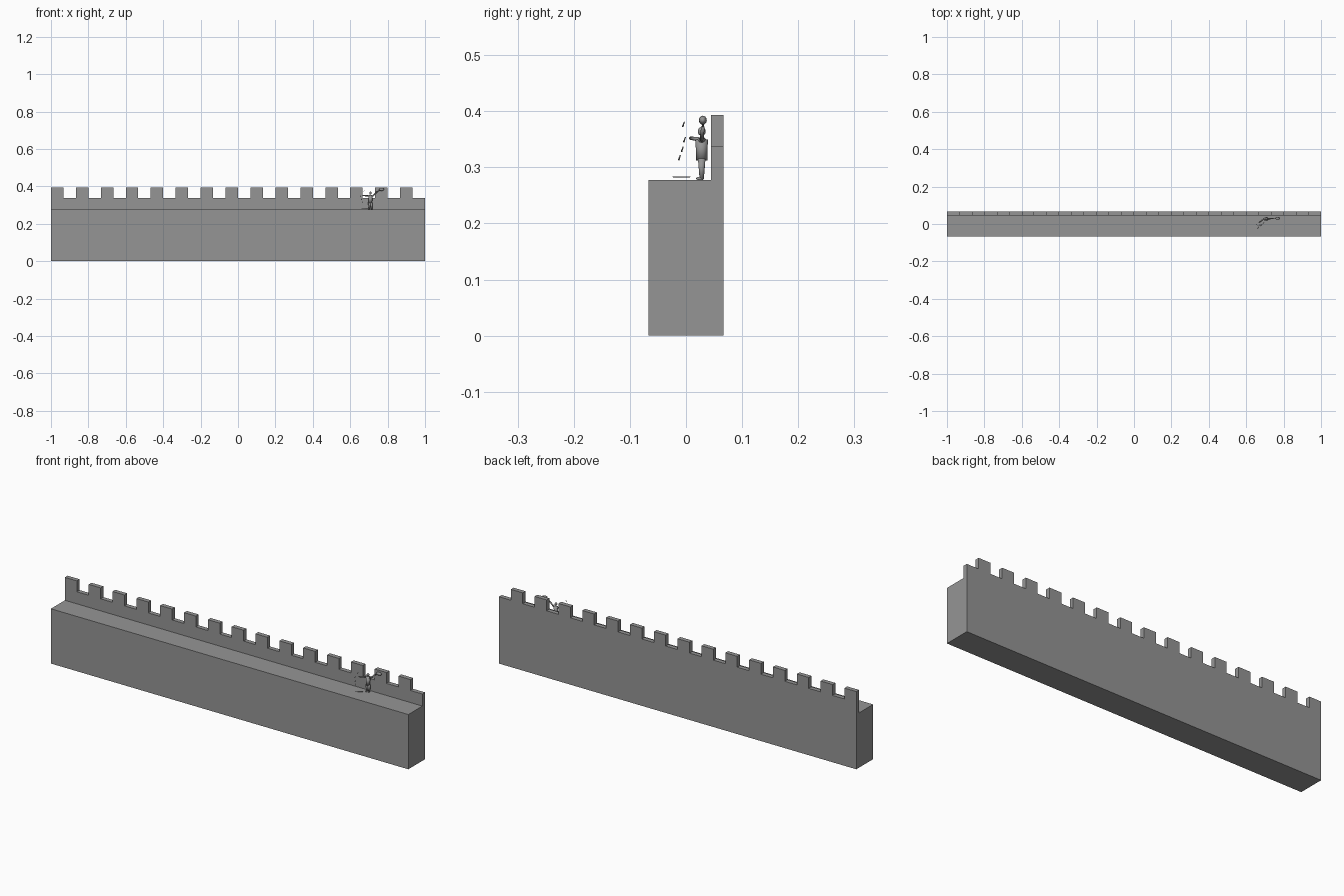
import bpy, bmesh
from mathutils import Vector

if "Cube" in bpy.data.objects:
    bpy.data.objects.remove(bpy.data.objects["Cube"])

stone = bpy.data.materials.new("grey_stone")
stone.diffuse_color = (0.30, 0.30, 0.30, 1)
stone.use_nodes = True
stone.node_tree.nodes["Principled BSDF"].inputs["Base Color"].default_value = stone.diffuse_color

BACK, FRONT, LEDGE = 0.067, -0.067, 0.045
WALK, CRENEL, MERLON = 0.277, 0.338, 0.393
COUNT = 15


def finish(bm, name, smooth=False):
    bmesh.ops.recalc_face_normals(bm, faces=bm.faces)
    me = bpy.data.meshes.new(name)
    bm.to_mesh(me)
    bm.free()
    me.materials.append(stone)
    for p in me.polygons:
        p.use_smooth = smooth
    ob = bpy.data.objects.new(name, me)
    bpy.context.collection.objects.link(ob)
    return ob


# Wall: L-shaped section swept along x, every other parapet segment raised
bm = bmesh.new()
profile = [(FRONT, 0), (BACK, 0), (BACK, CRENEL), (LEDGE, CRENEL), (LEDGE, WALK), (FRONT, WALK)]
rings = [[bm.verts.new((-1 + i / COUNT, y, z)) for y, z in profile] for i in range(2 * COUNT + 1)]
n = len(profile)
tops = []
for i, (a, b) in enumerate(zip(rings, rings[1:])):
    for k in range(n):
        f = bm.faces.new((a[k], a[(k + 1) % n], b[(k + 1) % n], b[k]))
        if k == 2 and i % 2 == 0:
            tops.append(f)
bm.faces.new(rings[0])
bm.faces.new(rings[-1])
bmesh.ops.recalc_face_normals(bm, faces=bm.faces)
ext = bmesh.ops.extrude_discrete_faces(bm, faces=tops)["faces"]
for f in ext:
    rim = list(f.verts)
    # Side walls of each merlon
    low = [bm.verts.new(v.co) for v in rim]
    for v in rim:
        v.co.z = MERLON
    for k in range(4):
        bm.faces.new((low[k], low[(k + 1) % 4], rim[(k + 1) % 4], rim[k]))
bmesh.ops.remove_doubles(bm, verts=bm.verts, dist=1e-5)
bmesh.ops.dissolve_limit(bm, angle_limit=0.01, verts=bm.verts, edges=bm.edges)
finish(bm, "battlement_wall")


def limb(name, a, b, r1, r2, sides=10):
    a, b = Vector(a), Vector(b)
    bm = bmesh.new()
    bmesh.ops.create_cone(bm, cap_ends=True, segments=sides, radius1=r1, radius2=r2, depth=(b - a).length)
    q = (b - a).to_track_quat('Z', 'Y')
    for v in bm.verts:
        v.co = q @ v.co + (a + b) / 2
    finish(bm, name, True)


def ball(name, c, size):
    bm = bmesh.new()
    bmesh.ops.create_uvsphere(bm, u_segments=12, v_segments=8, radius=1)
    for v in bm.verts:
        v.co = Vector(c) + Vector(v.co[k] * size[k] for k in range(3))
    finish(bm, name, True)


# Small guard standing on the walkway
X, Y = 0.708, 0.028
for s, side in ((-1, "left"), (1, "right")):
    limb(side + "_leg", (X + s * .007, Y, .279), (X + s * .005, Y, .315), .004, .007)
    ball(side + "_foot", (X + s * .007, Y - .003, .280), (.004, .007, .003))
limb("torso", (X, Y, .312), (X, Y, .350), .010, .011)
ball("shoulders", (X, Y, .348), (.014, .008, .006))
ball("head", (X, Y, .364), (.006, .007, .008))

# Outstretched arm and raised arm with a torch-like object
limb("lower_arm", (X - .012, Y, .349), (.668, .008, .352), .004, .003)
limb("raised_arm", (X + .012, Y, .349), (.745, .030, .372), .004, .003)
limb("held_shaft", (.738, .030, .370), (.765, .030, .383), .002, .002)
ball("held_head", (.768, .030, .384), (.014, .007, .008))

# Loose bits hanging before the guard
for i, p in enumerate([(.655, -.004, .345), (.66, -.008, .328), (.664, -.013, .313), (.672, -.006, .372)]):
    limb("hanging_bit_%d" % i, p, (p[0] + .003, p[1] + .003, p[2] + .009), .0015, .001, 6)
limb("floor_rod", (.660, -.023, .283), (.695, .007, .283), .001, .001, 6)
